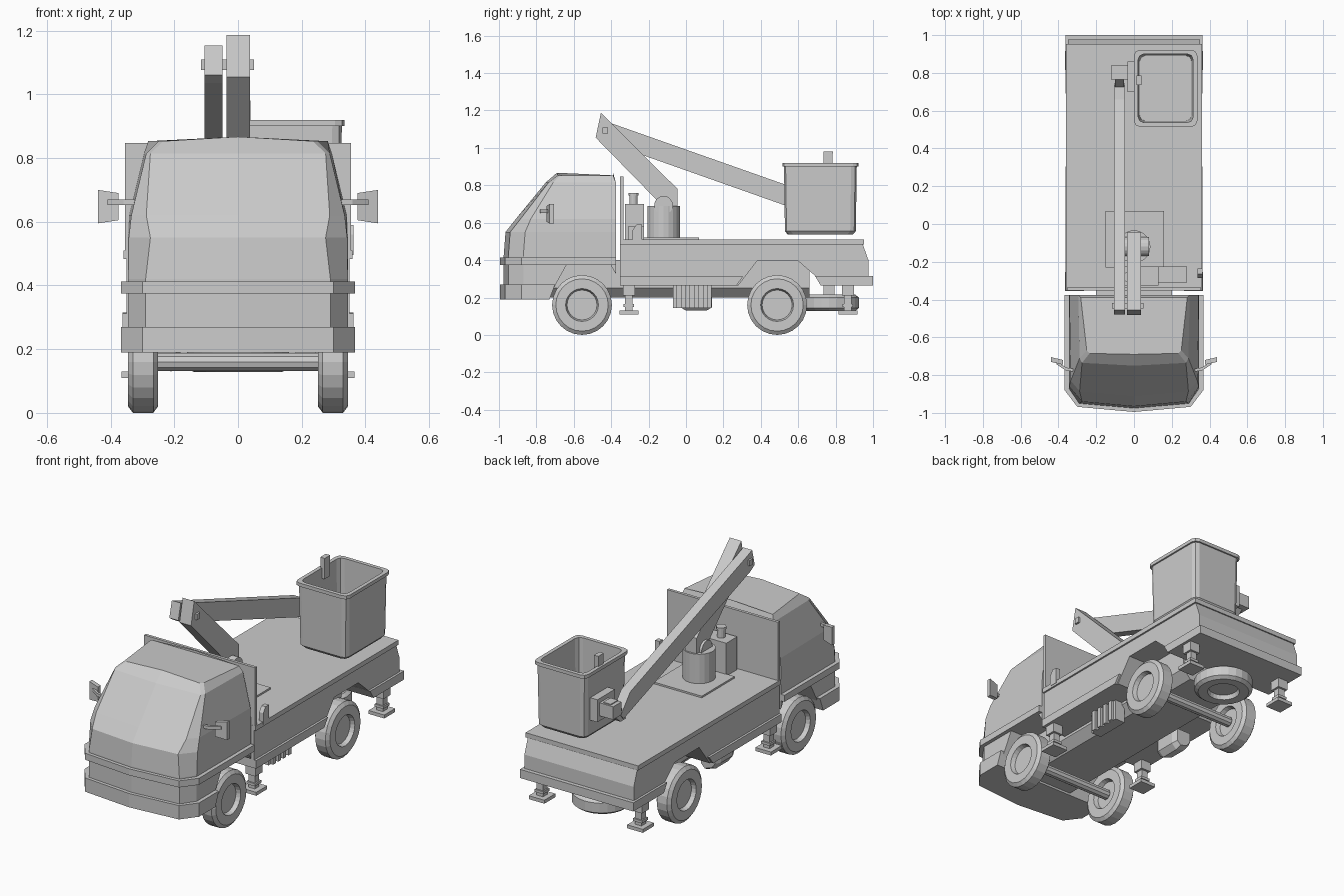
import bpy, bmesh
from math import cos, sin, pi

if "Cube" in bpy.data.objects:
    bpy.data.objects.remove(bpy.data.objects["Cube"])


def add_object(name, bm):
    bmesh.ops.recalc_face_normals(bm, faces=bm.faces)
    me = bpy.data.meshes.new(name)
    bm.to_mesh(me)
    bm.free()
    ob = bpy.data.objects.new(name, me)
    bpy.context.collection.objects.link(ob)
    return ob


def loft(name, rings, cap=True, loop=False):
    bm = bmesh.new()
    vs = [[bm.verts.new(p) for p in r] for r in rings]
    n = len(rings[0])
    pairs = list(zip(vs, vs[1:])) + ([(vs[-1], vs[0])] if loop else [])
    for a, b in pairs:
        for i in range(n):
            j = (i + 1) % n
            bm.faces.new((a[i], a[j], b[j], b[i]))
    if cap and not loop:
        bm.faces.new(vs[0])
        bm.faces.new(vs[-1])
    return add_object(name, bm)


def prism(name, yz, x0, x1):
    return loft(name, [[(x, y, z) for y, z in yz] for x in (x0, x1)])


def box(name, x0, x1, y0, y1, z0, z1):
    return prism(name, [(y0, z0), (y1, z0), (y1, z1), (y0, z1)], x0, x1)


def lathe(name, prof, centre, axis='X', n=24, loop=False):
    """Revolve (along, radius) points about an axis through centre."""
    cx, cy, cz = centre
    rings = []
    for h, r in prof:
        cs = [(r * cos(2 * pi * i / n), r * sin(2 * pi * i / n)) for i in range(n)]
        rings.append([(cx + h, cy + a, cz + b) if axis == 'X' else (cx + a, cy + b, cz + h) for a, b in cs])
    return loft(name, rings, loop=loop)


def cab_ring(z, yf, xc, yc, ws, ys, wb, yb, crown=0):
    half = [(xc, yc), (ws, ys), (wb, yb)]
    return ([(0, yf, z + crown)] + [(x, y, z) for x, y in half] + [(0, yb, z + crown)]
            + [(-x, y, z) for x, y in reversed(half)])


# cab shell, with the wheel arch cut through it
B = -.375
cab = loft("cab", [
    cab_ring(.19, -.975, .29, -.95, .345, -.87, .345, B),
    cab_ring(.42, -.975, .29, -.95, .345, -.87, .345, B),
    cab_ring(.55, -.965, .275, -.94, .343, -.86, .345, B),
    cab_ring(.62, -.91, .288, -.885, .335, -.83, .342, B),
    cab_ring(.815, -.75, .275, -.735, .288, -.71, .295, B),
    cab_ring(.853, -.69, .235, -.685, .25, -.67, .282, -.39, .014)])
arch = [(-.73, .1), (-.73, .19), (-.71, .245), (-.636, .38), (-.406, .38), (-.36, .3), (-.36, .1)]
cutter = prism("arch_cutter", arch, -.6, .6)
cutter.hide_render = True
mod = cab.modifiers.new("arch", 'BOOLEAN')
mod.operation, mod.object, mod.solver = 'DIFFERENCE', cutter, 'EXACT'
bpy.context.view_layer.objects.active = cab
bpy.ops.object.modifier_apply(modifier="arch")
bpy.data.objects.remove(cutter)

# belt moulding and bumper wrap the nose
loft("cab_belt", [cab_ring(z, -.995, .3, -.968, .367, -.88, .367, B) for z in (.375, .413)])
loft("bumper", [cab_ring(z, -.995, .3, -.968, .367, -.88, .367, yb) for z, yb in ((.19, -.73), (.27, -.70))])

# chassis with chamfered lower edges
sec = [(-.15, .2), (.15, .2), (.2, .25), (.2, .4), (-.2, .4), (-.2, .25)]
loft("chassis", [[(x, y, z) for x, z in sec] for y in (-.74, .66)])

# bed: side profile with rear wheel arch, deck on top, skirts below
prism("bed_body", [(-.353, .485), (.945, .485), (.977, .395), (.977, .29), (.72, .29), (.6, .395),
                   (.38, .395), (.28, .265), (-.353, .265)], -.35, .35)
box("bed_deck", -.36, .36, -.353, .953, .483, .51)
prism("front_skirt", [(-.353, .265), (.27, .265), (.305, .312), (-.353, .312)], -.363, .363)
prism("rear_skirt", [(.72, .265), (1, .265), (1, .315), (.69, .315)], -.363, .363)
box("headboard", -.355, .355, -.352, -.335, .5, .847)

# wheels, axles and the spare slung flat at the back
def tyre(name, c, axis='X', w=.047, r=.16):
    prof = [(-w + .025, .001), (-w + .025, .08), (-w, .088), (-w, r - .02), (-w + .015, r),
            (w - .015, r), (w, r - .02), (w, .088), (w - .025, .08), (w - .025, .001)]
    return lathe(name, prof, c, axis)


for y, label in ((-.556, "front"), (.487, "rear")):
    for s, side in ((-1, "left"), (1, "right")):
        tyre(f"{label}_{side}_wheel", (s * .298, y, .16))
    lathe(f"{label}_axle", [(-.27, .03), (.27, .03)], (0, y, .16), n=10)
tyre("spare_wheel", (0, .765, .172), 'Z', .043, .16)
box("spare_hanger", -.03, .03, .735, .795, .17, .3)

# outriggers: housing, leg and foot pad
for y in (-.305, .866):
    for s in (-1, 1):
        x = s * .315
        for part, hw, z0, z1 in (("housing", .032, .21, .29), ("leg", .02, .12, .24),
                                 ("collar", .028, .15, .165), ("pad", .05, .11, .13)):
            box("outrigger_" + part, x - hw, x + hw, y - hw, y + hw, z0, z1)

# ribbed battery box on the right, chamfered fuel tank on the left
box("battery_box", .18, .245, -.07, .135, .145, .28)
for i in range(4):
    box("battery_rib", .24, .26, -.05 + i * .047, -.025 + i * .047, .145, .28)
tank = [(-.18, .16), (-.21, .13), (-.27, .15), (-.3, .19), (-.3, .26), (-.18, .26)]
loft("fuel_tank", [[(x * k - .24 * (1 - k), y, z * k + .2 * (1 - k)) for x, z in tank]
                   for y, k in ((-.03, .75), (0, 1), (.11, 1), (.14, .75))])

# mirrors
for s in (-1, 1):
    loft("mirror", [[(s * .375, y, .605), (s * .44, y + .015, .595), (s * .44, y + .015, .7), (s * .375, y, .69)]
                    for y in (-.745, -.72)])
    loft("mirror_arm", [[(s * x, y - .008, .652), (s * x, y + .008, .652), (s * x, y + .008, .67),
                         (s * x, y - .008, .67)] for x, y in ((.31, -.775), (.36, -.768), (.41, -.735))])

# turret and hydraulic equipment
box("turret_base", -.15, .16, -.23, .07, .505, .52)
lathe("turret", [(.52, .087), (.69, .087)], (0, -.12, 0), 'Z', 20)
lathe("turret_pivot", [(-.05, .05), (.08, .05)], (0, -.12, .693), 'X', 16)
box("pump_cabinet", -.1, .13, -.325, -.225, .51, .7)
box("pump_side_box", .13, .28, -.31, -.225, .51, .58)
lathe("pump_cap", [(.7, .022), (.745, .022), (.745, .027), (.76, .027)], (-.03, -.28, 0), 'Z', 12)
prism("control_panel", [(-.285, .495), (-.235, .495), (-.235, .59), (-.265, .59), (-.285, .56)], .335, .362)

# two booms joined by a pin at the elbow
prism("lower_boom", [(-.455, 1.187), (-.483, 1.055), (-.165, .73), (-.12, .69), (-.045, .69), (-.045, .78)],
      -.036, .038)
prism("upper_boom", [(-.455, 1.153), (-.478, 1.06), (-.44, 1.035), (.72, .625), (.745, .655), (.66, .758),
                     (-.395, 1.13)], -.105, -.048)
box("elbow_pin", -.116, .05, -.447, -.417, 1.077, 1.11)

# bracket from boom to bucket
prism("bucket_link", [(.69, .615), (.74, .615), (.83, .69), (.83, .75), (.765, .75)], -.1, -.052)
box("bucket_pivot", -.122, -.03, .765, .84, .67, .745)
prism("bucket_mount", [(.7, .64), (.86, .64), (.86, .77), (.7, .77)], -.035, .015)


# bucket: rounded open tub with a rim lip
def tub_ring(inset, z):
    x0, x1, y0, y1, r = 0 + inset, .335 - inset, .515 + inset, .922 - inset, .03
    pts = []
    for k, (cx, cy) in enumerate(((x1 - r, y1 - r), (x0 + r, y1 - r), (x0 + r, y0 + r), (x1 - r, y0 + r))):
        for i in range(3):
            a = pi / 2 * (k + i / 2)
            pts.append((cx + r * cos(a), cy + r * sin(a), z))
    return pts


loft("bucket", [tub_ring(i, z) for i, z in
                ((.028, .538), (.014, .555), (.009, .9), (0, .9), (0, .92), (.022, .92), (.03, .565))])
prism("bucket_control", [(.735, .86), (.78, .86), (.785, .98), (.735, .98)], .012, .04)
